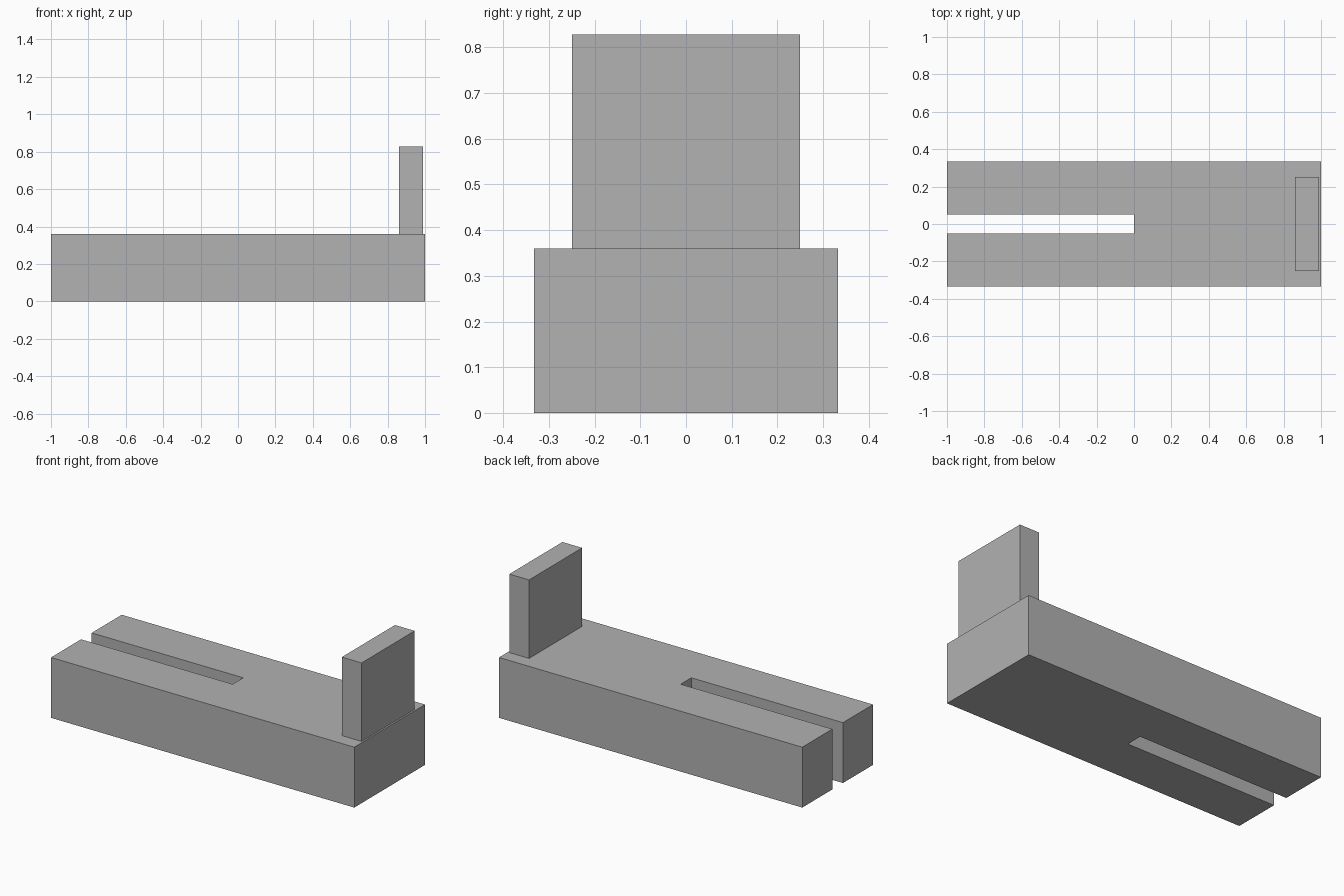
import bpy
import bmesh

cube = bpy.data.objects.get("Cube")
if cube:
    bpy.data.objects.remove(cube)

# Single grey material
grey = bpy.data.materials.new("grey")
grey.use_nodes = True
colour = (0.445, 0.445, 0.445, 1)
grey.diffuse_color = colour
grey.node_tree.nodes["Principled BSDF"].inputs["Base Color"].default_value = colour


def extrude_outline(name, outline, bottom, top):
    """Make a flat-shaded solid by raising a counter-clockwise xy outline."""
    bm = bmesh.new()
    face = bm.faces.new([bm.verts.new((x, y, bottom)) for x, y in outline])
    raised = bmesh.ops.extrude_face_region(bm, geom=[face], use_keep_orig=True)
    for v in raised["geom"]:
        if isinstance(v, bmesh.types.BMVert):
            v.co.z = top
    bmesh.ops.recalc_face_normals(bm, faces=bm.faces)
    mesh = bpy.data.meshes.new(name)
    bm.to_mesh(mesh)
    bm.free()
    mesh.materials.append(grey)
    obj = bpy.data.objects.new(name, mesh)
    bpy.context.collection.objects.link(obj)
    return obj


BASE_TOP = 0.36

# Base block with a slot open at the right end
half = [(0, 0.05), (-1, 0.05), (-1, 0.333), (1, 0.333)]
outline = half + [(x, -y) for x, y in reversed(half)]
extrude_outline("slotted_base", outline[::-1], 0, BASE_TOP)

# Upright plate near the left end
plate = [(0.86, -0.25), (0.99, -0.25), (0.99, 0.25), (0.86, 0.25)]
extrude_outline("upright_plate", plate, BASE_TOP, 0.828)
